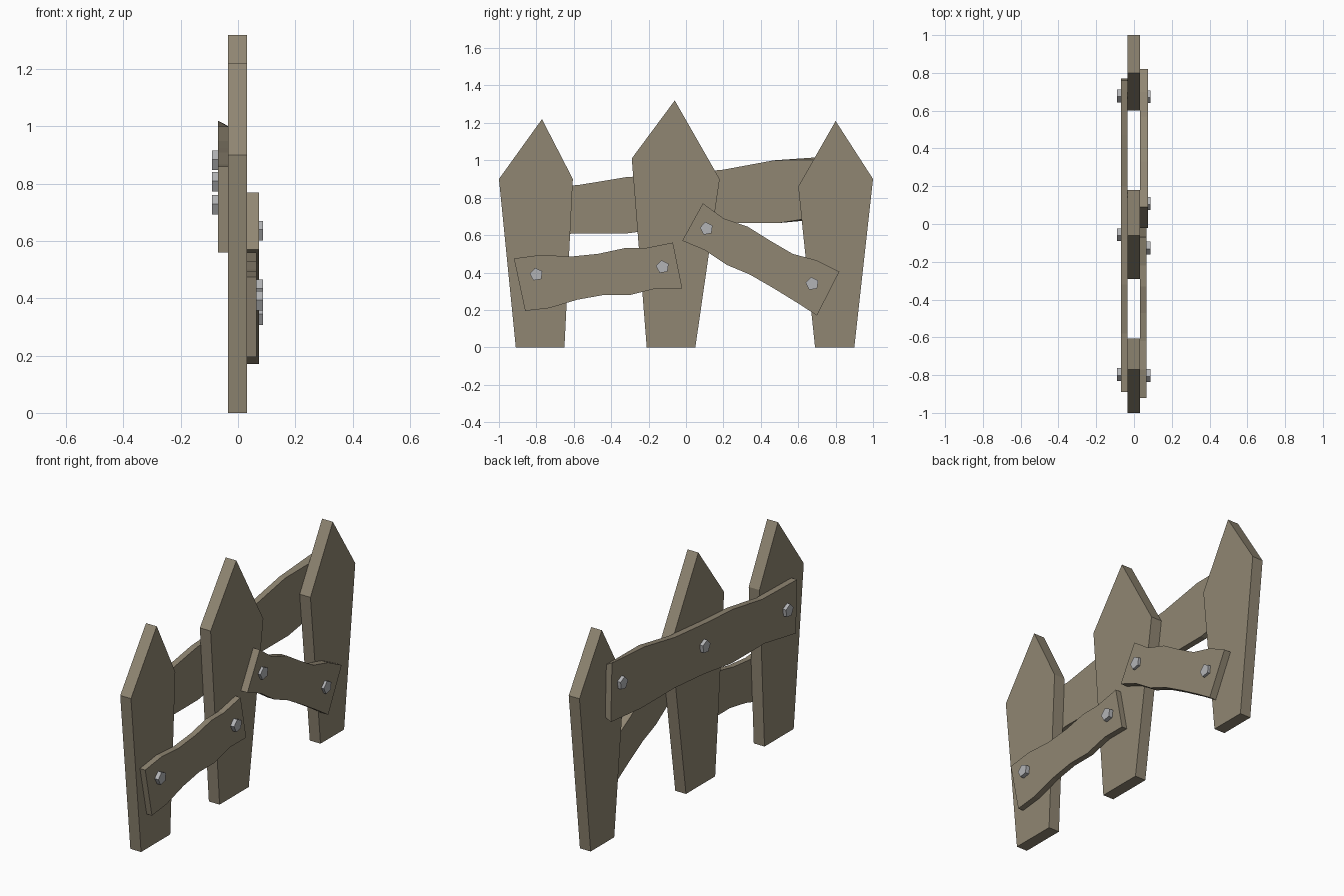
import bpy, bmesh
from math import cos, sin, radians

cube = bpy.data.objects.get("Cube")
if cube:
    bpy.data.objects.remove(cube, do_unlink=True)


def material(name, color):
    m = bpy.data.materials.new(name)
    m.use_nodes = True
    m.diffuse_color = color
    m.node_tree.nodes["Principled BSDF"].inputs["Base Color"].default_value = color
    return m


wood = material("weathered_wood", (0.28, 0.24, 0.17, 1))
steel = material("bolt_steel", (0.45, 0.455, 0.47, 1))


def slab(name, outline, x_in, x_out, mat, taper=None):
    """Extrude a (y, z) outline along x; taper adjusts the inner face."""
    bm = bmesh.new()
    inner = [bm.verts.new((x_in, *(taper(y, z) if taper else (y, z)))) for y, z in outline]
    outer = [bm.verts.new((x_out, y, z)) for y, z in outline]
    bm.faces.new(inner)
    bm.faces.new(outer)
    n = len(outline)
    for i in range(n):
        j = (i + 1) % n
        bm.faces.new((inner[i], inner[j], outer[j], outer[i]))
    bmesh.ops.recalc_face_normals(bm, faces=bm.faces)
    mesh = bpy.data.meshes.new(name)
    bm.to_mesh(mesh)
    bm.free()
    mesh.materials.append(mat)
    obj = bpy.data.objects.new(name, mesh)
    bpy.context.collection.objects.link(obj)
    return obj


# Pointed upright pickets
BACK, FRONT = -0.035, 0.032
pickets = {
    "front_picket": [(-.91, 0), (-.65, 0), (-.605, .9), (-.77, 1.22), (-1, .9)],
    "middle_picket": [(-.21, 0), (.05, 0), (.18, .9), (-.06, 1.32), (-.29, 1.01)],
    "rear_picket": [(.69, 0), (.9, 0), (1, .9), (.8, 1.21), (.6, .86)],
}
for name, outline in pickets.items():
    slab(name, outline, BACK, FRONT, wood)

# Wavy cross planks: top edge, then bottom edge
low_top = [(-.92, .475), (-.77, .495), (-.62, .485), (-.47, .5), (-.33, .53), (-.22, .53), (-.07, .56)]
low_bottom = [(-.86, .195), (-.73, .21), (-.58, .255), (-.44, .28), (-.3, .28), (-.16, .315), (-.02, .315)]
slab("low_plank", low_top + low_bottom[::-1], FRONT, .065, wood)

fall_top = [(.09, .77), (.2, .69), (.33, .645), (.45, .57), (.57, .5), (.7, .465), (.82, .405)]
fall_bottom = [(-.02, .57), (.1, .52), (.22, .44), (.34, .39), (.47, .315), (.6, .235), (.7, .17)]
slab("slanted_plank", fall_top + fall_bottom[::-1], FRONT, .073, wood)

long_top = [(-.89, .86), (-.58, .867), (-.32, .91), (-.08, .925), (.2, .95), (.47, 1), (.76, 1.02)]
long_bottom = [(-.88, .56), (-.6, .61), (-.31, .61), (-.05, .645), (.2, .665), (.5, .665), (.77, .69)]


def narrow_end(y, z):
    return (y, z + (.018 if z < .8 else -.018)) if y > .6 else (y, z)


slab("long_plank", long_top + long_bottom[::-1], BACK, -.07, wood, narrow_end)


# Five-sided bolt heads
def bolt(name, y, z, x_in, x_out):
    ring = [radians(172 + 72 * k) for k in range(5)]
    slab(name, [(y + .036 * cos(a), z + .036 * sin(a)) for a in ring], x_in, x_out, steel)


for i, (y, z) in enumerate([(-.8, .39), (-.125, .43), (.11, .635), (.675, .34)]):
    bolt(f"outer_bolt_{i + 1}", y, z, .05, .088)
for i, (y, z) in enumerate([(-.795, .725), (-.055, .805), (.68, .88)]):
    bolt(f"inner_bolt_{i + 1}", y, z, -.05, -.09)
